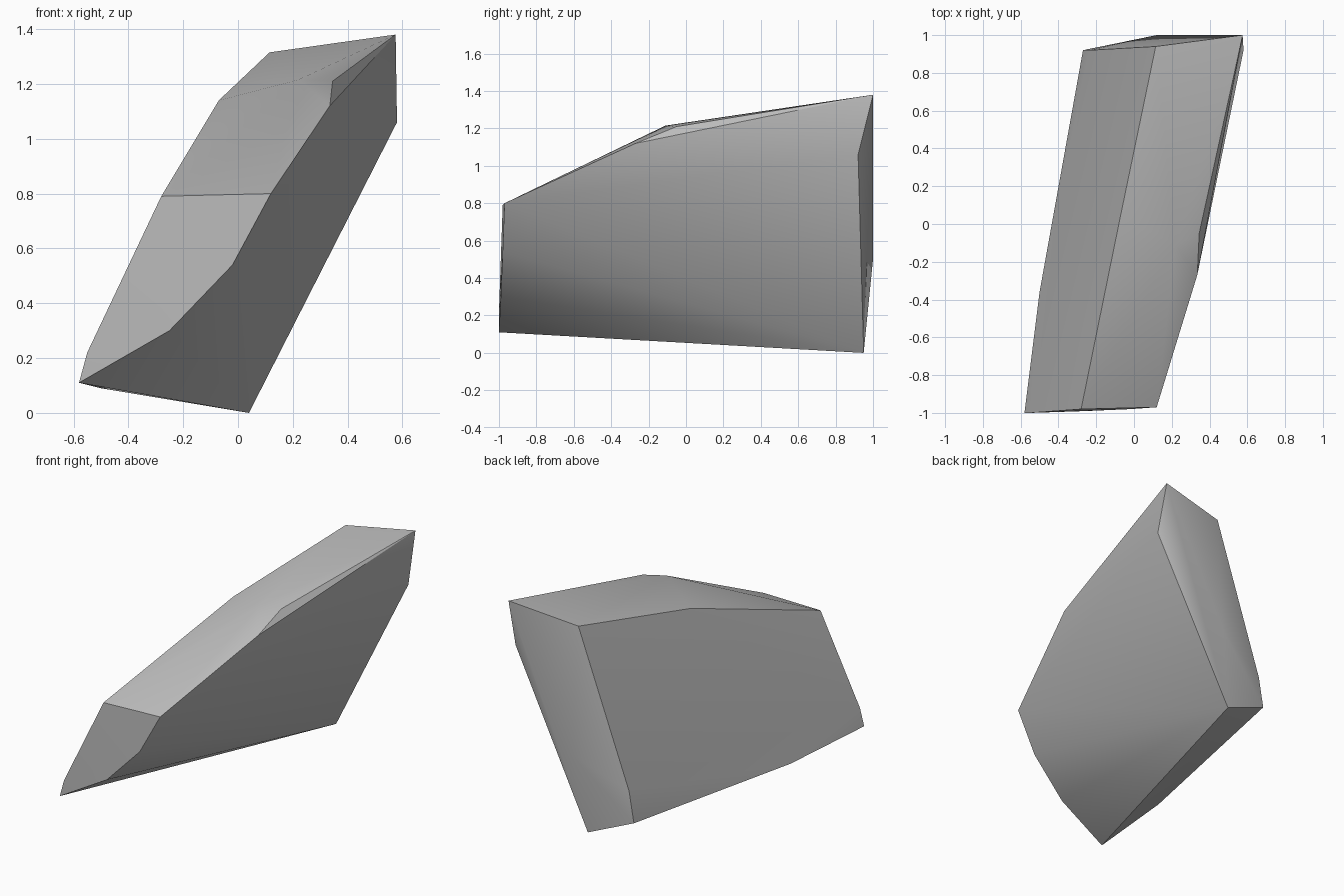
import bpy
import bmesh
from math import radians

default_cube = bpy.data.objects.get("Cube")
if default_cube:
    bpy.data.objects.remove(default_cube, do_unlink=True)


def make_material(name, color):
    material = bpy.data.materials.new(name)
    material.use_nodes = True
    material.diffuse_color = color
    material.node_tree.nodes["Principled BSDF"].inputs["Base Color"].default_value = color
    return material


def make_hull(name, corners, material):
    """Wrap a convex faceted boulder around its corner points."""
    bm = bmesh.new()
    for corner in corners:
        bm.verts.new(corner)
    result = bmesh.ops.convex_hull(bm, input=bm.verts)
    inner = {v for v in result["geom_interior"] + result["geom_unused"]
             if isinstance(v, bmesh.types.BMVert)}
    bmesh.ops.delete(bm, geom=list(inner), context="VERTS")
    bmesh.ops.recalc_face_normals(bm, faces=bm.faces)
    mesh = bpy.data.meshes.new(name)
    bm.to_mesh(mesh)
    bm.free()
    mesh.materials.append(material)
    obj = bpy.data.objects.new(name, mesh)
    bpy.context.collection.objects.link(obj)
    return obj


# Broken front end, from the low tip up to the top edge
front_end = [(-.58, -1, .11), (-.55, -1, .22), (-.28, -.98, .79),
             (.12, -.97, .8), (-.02, -.98, .54), (-.25, -.99, .3)]
# Sloping top with its chipped edge
top = [(-.07, .05, 1.14), (.22, -.11, 1.215), (.345, -.05, 1.21), (.335, -.27, 1.12)]
# Back end and underside
back_end = [(.575, 1, 1.38), (.115, .94, 1.315), (.58, .92, 1.06), (.12, 1, .5),
            (-.235, .92, .33), (-.27, .92, .13), (.04, .95, 0)]
underside = [(-.5, -.36, .09)]

stone = make_material("stone grey", (.5, .5, .5, 1))
rock = make_hull("rock", front_end + top + back_end + underside, stone)

# Soft shading across shallow facets, crisp main ridges
bpy.ops.object.select_all(action="DESELECT")
rock.select_set(True)
bpy.context.view_layer.objects.active = rock
bpy.ops.object.shade_smooth_by_angle(angle=radians(30))
